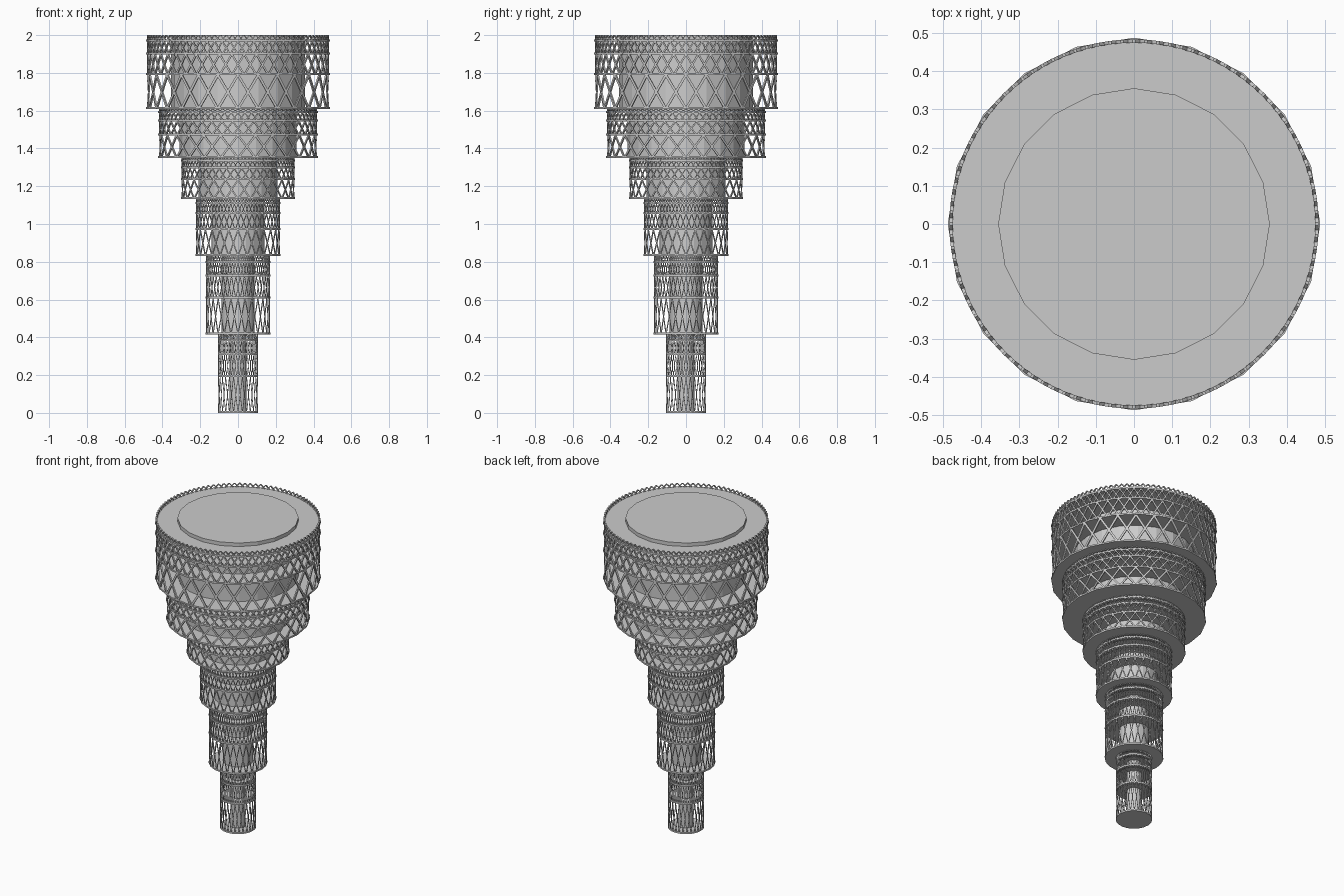
import bpy, bmesh
from math import sin, cos, pi
from mathutils import Vector, Matrix

if "Cube" in bpy.data.objects:
    bpy.data.objects.remove(bpy.data.objects["Cube"])

# bottom z, top z, outer radius, core radius for every tier
TIERS = [(0.0, 0.415, 0.107, 0.045), (0.415, 0.83, 0.172, 0.087),
         (0.83, 1.132, 0.225, 0.14), (1.132, 1.35, 0.303, 0.21),
         (1.35, 1.61, 0.423, 0.31), (1.61, 2.0, 0.487, 0.355)]
LEVELS = [0.0, 0.46, 0.74, 0.915, 1.0]   # floor heights as fractions of a tier
COUNTS = [28, 46, 72, 96]                # crosses around each band


def finish(bm, name):
    mesh = bpy.data.meshes.new(name)
    bmesh.ops.recalc_face_normals(bm, faces=bm.faces)
    bm.to_mesh(mesh)
    bm.free()
    obj = bpy.data.objects.new(name, mesh)
    bpy.context.collection.objects.link(obj)
    return obj


def drum(bm, r, z0, z1):
    bmesh.ops.create_cone(bm, cap_ends=True, segments=20, radius1=r, radius2=r,
                          depth=z1 - z0, matrix=Matrix.Translation((0, 0, (z0 + z1) / 2)))


def bar(bm, a0, z0, a1, z1, r, half_angle, depth):
    # slanted strut whose ends lie flat on the floors
    rings = []
    for a, z in ((a0, z0), (a1, z1)):
        rings.append([bm.verts.new((rr * cos(a + s), rr * sin(a + s), z))
                      for rr, s in ((r - depth, -half_angle), (r + depth, -half_angle),
                                    (r + depth, half_angle), (r - depth, half_angle))])
    lo, hi = rings
    for i in range(4):
        j = (i + 1) % 4
        bm.faces.new((lo[i], lo[j], hi[j], hi[i]))
    bm.faces.new(lo[::-1])
    bm.faces.new(hi)


for n, (zb, zt, R, rc) in enumerate(TIERS, 1):
    h = zt - zb
    # inner core
    bm = bmesh.new()
    drum(bm, rc, zb, zt)
    finish(bm, f"core_{n}")
    # floor plates
    bm = bmesh.new()
    for f in LEVELS[:-1]:
        z = zb + f * h
        drum(bm, R, z, z + 0.01)
    finish(bm, f"floors_{n}")
    # crossed lattice bands
    bm = bmesh.new()
    for k, count in enumerate(COUNTS):
        z0, z1 = zb + LEVELS[k] * h, zb + LEVELS[k + 1] * h
        step = 2 * pi / count
        half = 0.0155 * (28 / count) ** 0.6
        for i in range(count):
            a = i * step
            bar(bm, a, z0, a + step, z1, R * 0.982, half, R * 0.009)
            bar(bm, a + step, z0, a, z1, R * 0.982, half, R * 0.009)
    finish(bm, f"lattice_{n}")
